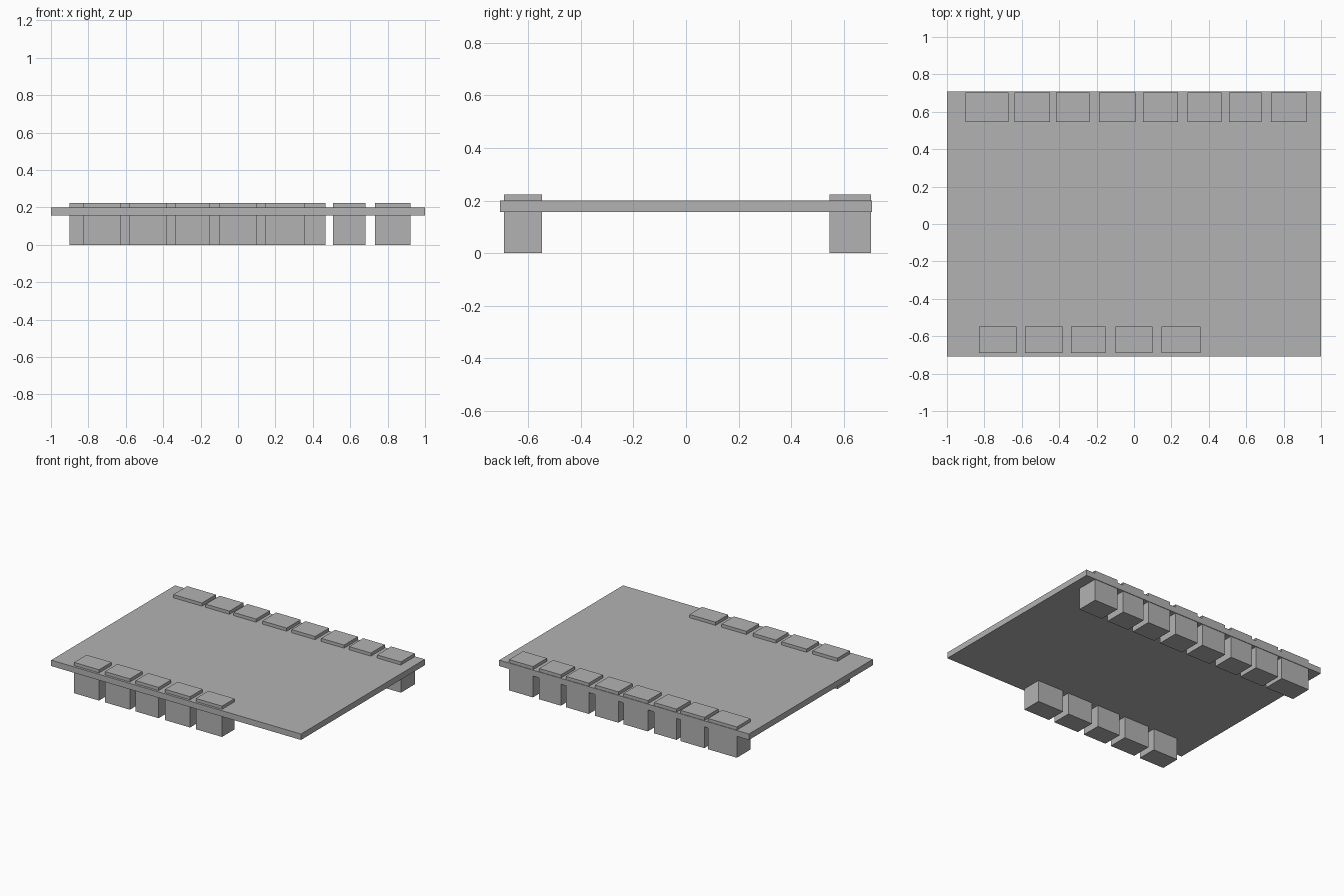
import bpy
import bmesh
from mathutils import Matrix, Vector

default_cube = bpy.data.objects.get("Cube")
if default_cube:
    bpy.data.objects.remove(default_cube, do_unlink=True)

GREY = (0.45, 0.45, 0.45, 1.0)
grey = bpy.data.materials.new("plain grey")
grey.use_nodes = True
grey.diffuse_color = GREY
grey.node_tree.nodes["Principled BSDF"].inputs["Base Color"].default_value = GREY


def add_box(name, low, high):
    """Box spanning two opposite corners."""
    low, high = Vector(low), Vector(high)
    mesh = bpy.data.meshes.new(name)
    bm = bmesh.new()
    bmesh.ops.create_cube(bm, size=1.0, matrix=Matrix.LocRotScale(None, None, high - low))
    bm.to_mesh(mesh)
    bm.free()
    mesh.materials.append(grey)
    box = bpy.data.objects.new(name, mesh)
    box.location = (low + high) / 2
    bpy.context.collection.objects.link(box)
    return box


def add_row(name, spans, y_low, y_high):
    """Row of blocks passing through the board, one per x span."""
    for number, (left, right) in enumerate(spans, 1):
        add_box(f"{name}_{number}", (left, y_low, 0), (right, y_high, BLOCK_TOP))


BLOCK_TOP = 0.223

# Thin flat board
add_box("board", (-1, -0.708, 0.157), (1, 0.708, 0.2))

# Eight blocks along the back edge
back_spans = [(-0.9, -0.67), (-0.64, -0.45), (-0.417, -0.237), (-0.187, 0.008),
              (0.048, 0.236), (0.285, 0.468), (0.509, 0.683), (0.733, 0.923)]
add_row("back_block", back_spans, 0.545, 0.704)

# Five blocks along the front edge
front_spans = [(-0.829, -0.629), (-0.582, -0.382), (-0.336, -0.152),
               (-0.1, 0.1), (0.146, 0.356)]
add_row("front_block", front_spans, -0.691, -0.548)
